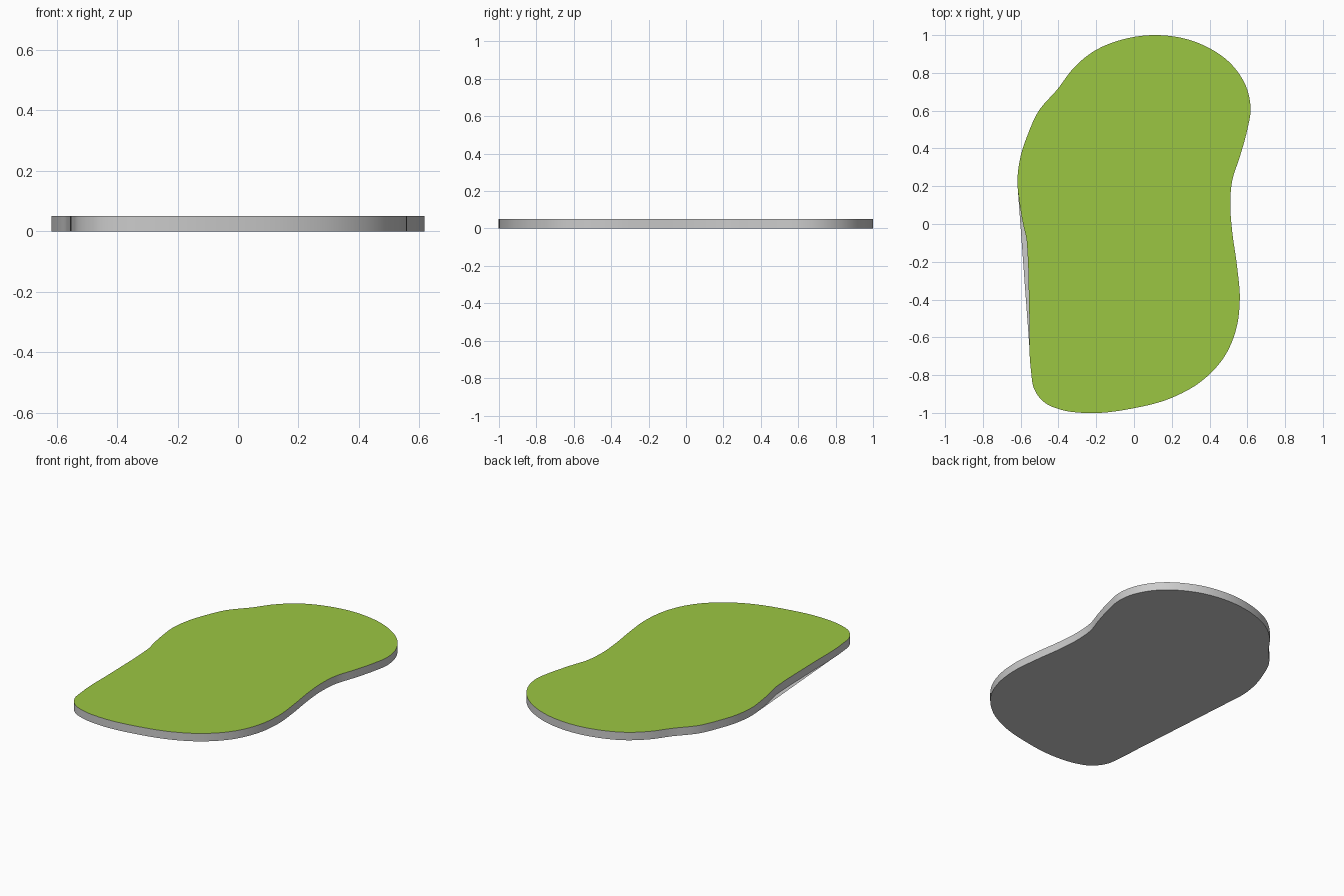
import bpy, bmesh
from mathutils import Vector
from mathutils.geometry import interpolate_bezier

if "Cube" in bpy.data.objects:
    bpy.data.objects.remove(bpy.data.objects["Cube"])

HEIGHT = 0.05
# Outline, clockwise from the far end
OUTLINE = [Vector(p + (0,)) for p in [
    (0.13, 1.0), (0.36, 0.95), (0.53, 0.83), (0.60, 0.71), (0.617, 0.60),
    (0.60, 0.50), (0.56, 0.355), (0.52, 0.23), (0.51, 0.10), (0.52, -0.04),
    (0.545, -0.22), (0.56, -0.40), (0.54, -0.56), (0.48, -0.70), (0.36, -0.83),
    (0.20, -0.92), (0.0, -0.975), (-0.27, -1.0), (-0.38, -0.985), (-0.48, -0.94),
    (-0.53, -0.87), (-0.545, -0.78), (-0.555, -0.45), (-0.565, -0.13),
    (-0.569, -0.08), (-0.587, 0.0), (-0.607, 0.12), (-0.617, 0.22),
    (-0.60, 0.36), (-0.56, 0.48), (-0.51, 0.59), (-0.40, 0.72),
    (-0.325, 0.82), (-0.22, 0.91), (-0.06, 0.977)]]


def smooth_loop(pts, steps=6):
    """Closed smooth curve through the points."""
    n = len(pts)
    tangents = []
    for i in range(n):
        a, b = pts[i] - pts[i - 1], pts[(i + 1) % n] - pts[i]
        tangents.append((a / a.length_squared + b / b.length_squared).normalized())
    loop = []
    for i in range(n):
        p, q, j = pts[i], pts[(i + 1) % n], (i + 1) % n
        h = (q - p).length / 3
        loop += interpolate_bezier(p, p + tangents[i] * h, q - tangents[j] * h, q, steps + 1)[:-1]
    return loop


def material(name, color):
    m = bpy.data.materials.new(name)
    m.diffuse_color = color
    m.use_nodes = True
    m.node_tree.nodes["Principled BSDF"].inputs["Base Color"].default_value = m.diffuse_color
    return m


loop = smooth_loop(OUTLINE)[::-1]
n = len(loop)
bm = bmesh.new()
low = [bm.verts.new(p) for p in loop]
high = [bm.verts.new(p + Vector((0, 0, HEIGHT))) for p in loop]

# Green top
bm.faces.new(high).material_index = 1
# Vertical rim
for i in range(n):
    j = (i + 1) % n
    bm.faces.new((low[i], low[j], high[j], high[i])).material_index = 0
# Underside spans the hollow on the left with a straight edge
under = [v for v in low if not (v.co.x < -0.4 and -0.79 < v.co.y < 0.18)]
bm.faces.new(under[::-1]).material_index = 0

mesh = bpy.data.meshes.new("ground_patch")
bm.to_mesh(mesh)
bm.free()
slab = bpy.data.objects.new("ground_patch", mesh)
bpy.context.collection.objects.link(slab)
mesh.materials.append(None)
mesh.materials.append(material("grass_green", (0.33, 0.565, 0.055, 1)))

bpy.context.view_layer.objects.active = slab
slab.select_set(True)
bpy.ops.object.shade_smooth_by_angle()
